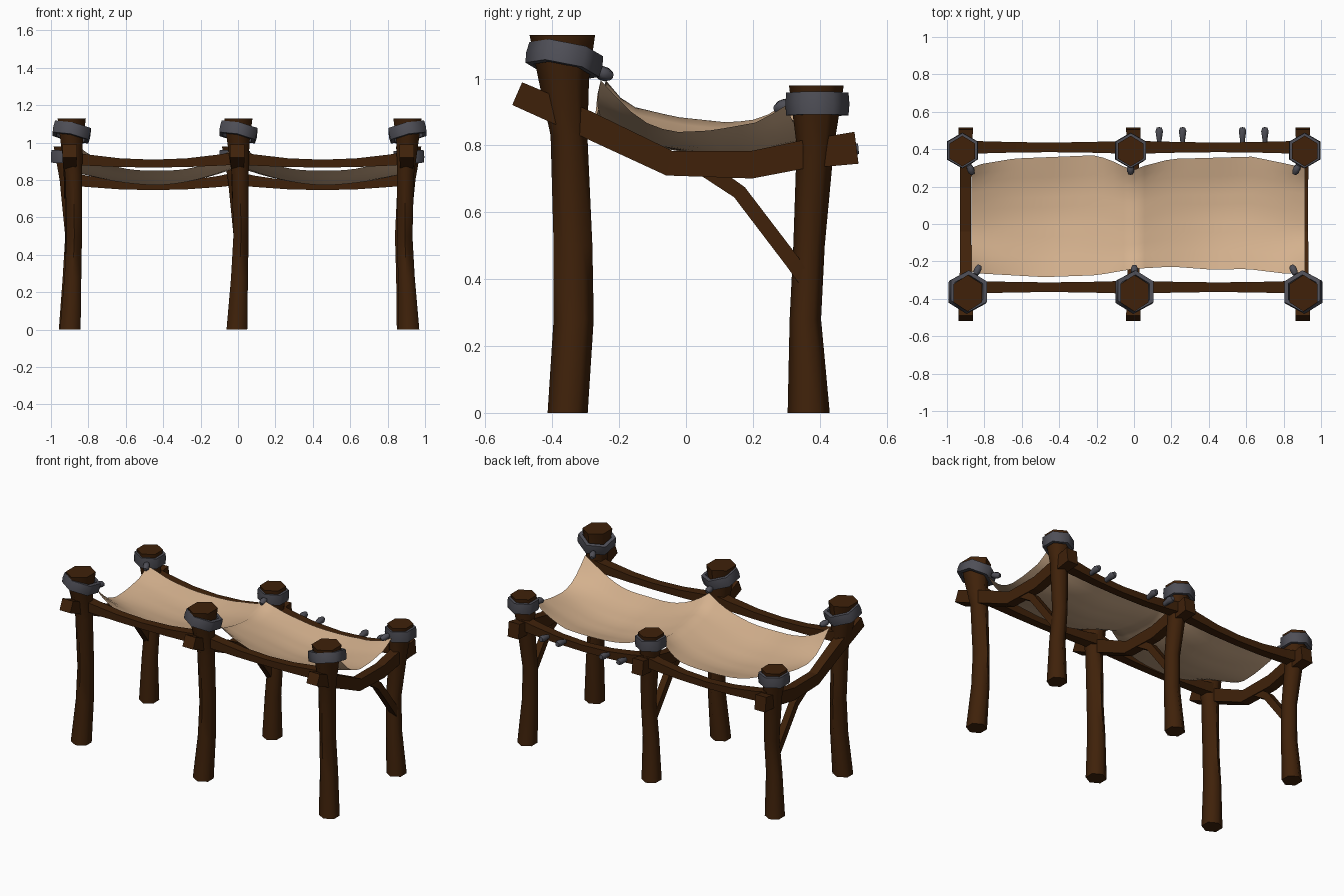
import bpy, bmesh, math
from mathutils import Vector, Matrix

if "Cube" in bpy.data.objects:
    bpy.data.objects.remove(bpy.data.objects["Cube"])


def material(name, rgb):
    m = bpy.data.materials.new(name)
    m.diffuse_color = (*rgb, 1)
    m.use_nodes = True
    m.node_tree.nodes["Principled BSDF"].inputs["Base Color"].default_value = m.diffuse_color
    return m


WOOD = material("dark wood", (0.05, 0.0155, 0.003))
IRON = material("grey binding", (0.077, 0.077, 0.094))
CLOTH = material("tan canvas", (0.66, 0.44, 0.27))


def make(name, verts, faces, mat, smooth=False, closed=True):
    """Mesh object; edges sharper than 65 degrees stay crisp when smooth."""
    me = bpy.data.meshes.new(name)
    me.from_pydata([tuple(v) for v in verts], [], faces)
    me.materials.append(mat)
    bm = bmesh.new()
    bm.from_mesh(me)
    if closed:
        bmesh.ops.recalc_face_normals(bm, faces=bm.faces)
    for f in bm.faces:
        f.smooth = smooth
    for e in bm.edges:
        e.smooth = e.calc_face_angle(0) < math.radians(65)
    bm.to_mesh(me)
    bm.free()
    ob = bpy.data.objects.new(name, me)
    bpy.context.collection.objects.link(ob)
    return ob


def tube(name, pts, sizes, n, mat, up=(0, 0, 1), flat_rings=False):
    """Loft n-sided rings along pts; sizes are (half side, half up) pairs."""
    pts = [Vector(p) for p in pts]
    verts, faces = [], []
    for i, p in enumerate(pts):
        t = (pts[min(i + 1, len(pts) - 1)] - pts[max(i - 1, 0)]).normalized()
        if flat_rings:
            t = Vector((0, 0, 1))
        side = t.cross(Vector(up)).normalized()
        top = side.cross(t)
        k = math.sqrt(2) if n == 4 else 1
        for j in range(n):
            a = math.tau * j / n + (math.pi / 4 if n == 4 else math.pi / 2)
            verts.append(p + k * (side * math.cos(a) * sizes[i][0] + top * math.sin(a) * sizes[i][1]))
    for i in range(len(pts) - 1):
        for j in range(n):
            k = (j + 1) % n
            faces.append((i * n + j, i * n + k, (i + 1) * n + k, (i + 1) * n + j))
    faces += [tuple(reversed(range(n))), tuple(range(len(verts) - n, len(verts)))]
    return make(name, verts, faces, mat, smooth=(n == 6))


def collar(name, centre, r_in, r_out, h, rx, ry):
    """Hexagonal binding ring, tilted around its post."""
    mat = Matrix.Rotation(math.radians(rx), 3, 'X') @ Matrix.Rotation(math.radians(ry), 3, 'Y')
    prof = [(r_in, -h), (r_out * 0.97, -h), (r_out, 0), (r_out * 0.97, h), (r_in, h)]
    m, verts, faces = len(prof), [], []
    for j in range(6):
        a = math.tau * j / 6 + math.pi / 2
        for r, z in prof:
            verts.append(Vector(centre) + mat @ Vector((r * math.cos(a), r * math.sin(a), z)))
    for j in range(6):
        for i in range(m):
            k, q = (j + 1) % 6, (i + 1) % m
            faces.append((j * m + i, k * m + i, k * m + q, j * m + q))
    make(name, verts, faces, IRON, smooth=True)


# crooked posts: (bend, y, z, half x, half y) along the height
FRONT = [(-.008, -.354, 0, .064, .06), (.006, -.336, .28, .052, .06), (.014, -.338, .5, .047, .058),
         (.01, -.35, .83, .052, .055), (0, -.366, 1.0, .068, .076), (0, -.37, 1.13, .087, .098)]
BACK = [(.012, .367, 0, .06, .063), (.024, .357, .28, .05, .047), (.034, .368, .5, .046, .047),
        (.012, .387, .8, .055, .056), (0, .39, .98, .078, .082)]
# column name, front x, back x, mirror sign
COLS = [("left", -.889, -.918, 1), ("middle", .002, -.018, 1), ("right", .906, .913, -1)]

for col, xf, xb, s in COLS:
    for row, x, path in (("front", xf, FRONT), ("back", xb, BACK)):
        tube(f"{row}_{col}_post", [(x + s * p[0], p[1], p[2]) for p in path],
             [p[3:] for p in path], 6, WOOD, up=(0, 1, 0), flat_rings=True)
    # bindings with their knots
    collar(f"front_{col}_binding", (xf, -.364, 1.057), .088, .116, .032, -11, 12 * s)
    collar(f"back_{col}_binding", (xb, .393, .924), .072, .096, .034, 0, 2 * s)
    dx = 0.0 if col == "middle" else s
    knot = [(.014, .014), (.021, .021), (.021, .021), (.012, .012)]
    tube(f"front_{col}_knot", [(xf + dx * (.042 + .007 * i), -.27 + .016 * i, 1.022 - .005 * i)
                               for i in range(4)], knot, 6, IRON)
    tube(f"back_{col}_knot", [(xb + dx * (.034 + .007 * i), .315 - .016 * i, .925 - .006 * i)
                              for i in range(4)], knot, 6, IRON)
    # sagging cross beam running front to back
    x = {"left": -.9, "middle": -.003, "right": .902}[col]
    tube(f"{col}_cross_beam", [(x, -.505, .955), (x, -.31, .87), (x, -.05, .747), (x, .195, .742),
                               (x, .345, .772), (x, .51, .793)],
         [(.039, .037), (.032, .04), (.029, .038), (.029, .041), (.031, .042), (.039, .048)], 4, WOOD)
    # curved brace from back post to cross beam
    tube(f"{col}_brace", [(x, .36, .39), (x, .32, .45), (x, .16, .66), (x, .05, .735)],
         [(.02, .02), (.022, .022), (.022, .022), (.024, .024)], 4, WOOD)

# sagging long beams between posts
for row, y, ze, zm in (("front", -.338, .918, .888), ("back", .41, .808, .767)):
    for span, a, b in (("left", -.9, -.005), ("right", -.005, .908)):
        fr = (0, .1, .3, .5, .7, .9, 1)
        pts = [(a + (b - a) * f, y, zm + (ze - zm) * (2 * f - 1) ** 2) for f in fr]
        sz = [(.026 + .01 * abs(2 * f - 1) ** 2, .021 + .014 * abs(2 * f - 1) ** 2) for f in fr]
        tube(f"{row}_{span}_long_beam", pts, sz, 4, WOOD)

# pegs on the back beam
for i, x in enumerate((.135, .26, .58, .70)):
    tube(f"peg_{i + 1}", [(x, .42, .777), (x, .45, .782), (x, .496, .788), (x, .516, .79)],
         [(.013,) * 2, (.015,) * 2, (.023,) * 2, (.015,) * 2], 6, IRON)


def lerp(table, v):
    for (a, p), (b, q) in zip(table, table[1:]):
        if v <= b:
            return p + (q - p) * (v - a) / (b - a)
    return table[-1][1]


# canvas canopy: height profiles front to back at the ends, middle ridge and mid span
END_Z = [(0, .995), (.14, .91), (.28, .855), (.42, .84), (.6, .845), (.85, .87), (1, .92)]
RIDGE_Z = [(0, .995), (.12, .92), (.4, .885), (.7, .868), (.88, .88), (1, .92)]
MID_Z = [(0, .85), (.25, .80), (.5, .773), (.75, .776), (1, .812)]
FRONT_Y = [(-.87, -.255), (-.82, -.265), (-.48, -.284), (-.2, -.274), (0, -.24), (.2, -.228),
           (.43, -.245), (.6, -.24), (.83, -.268), (.915, -.255)]
BACK_Y = [(-.87, .30), (-.82, .32), (-.64, .35), (-.2, .368), (-.1, .33), (-.01, .285), (.05, .31),
          (.2, .348), (.63, .36), (.8, .325), (.915, .30)]
NX, NY = 32, 12
verts, faces = [], []
for i in range(NX + 1):
    x = -.87 + .87 * i / 16 if i <= 16 else .915 * (i - 16) / 16
    t = 1 - abs((i % 16) / 8 - 1)          # 0 at posts, 1 at mid span
    post = RIDGE_Z if 8 < i < 24 else END_Z
    for j in range(NY + 1):
        v = j / NY
        edge = abs(2 * v - 1) ** 4         # rims drop faster beside the knots
        w = 1 - (1 - t) ** (1.8 + .9 * edge)
        y0, y1 = lerp(FRONT_Y, x), lerp(BACK_Y, x)
        z = lerp(post, v) * (1 - w) + lerp(MID_Z, v) * w
        verts.append((x, y0 + (y1 - y0) * v, z))
m = NY + 1
for i in range(NX):
    for j in range(NY):
        faces.append((i * m + j, (i + 1) * m + j, (i + 1) * m + j + 1, i * m + j + 1))
make("canvas_canopy", verts, faces, CLOTH, smooth=True, closed=False)
